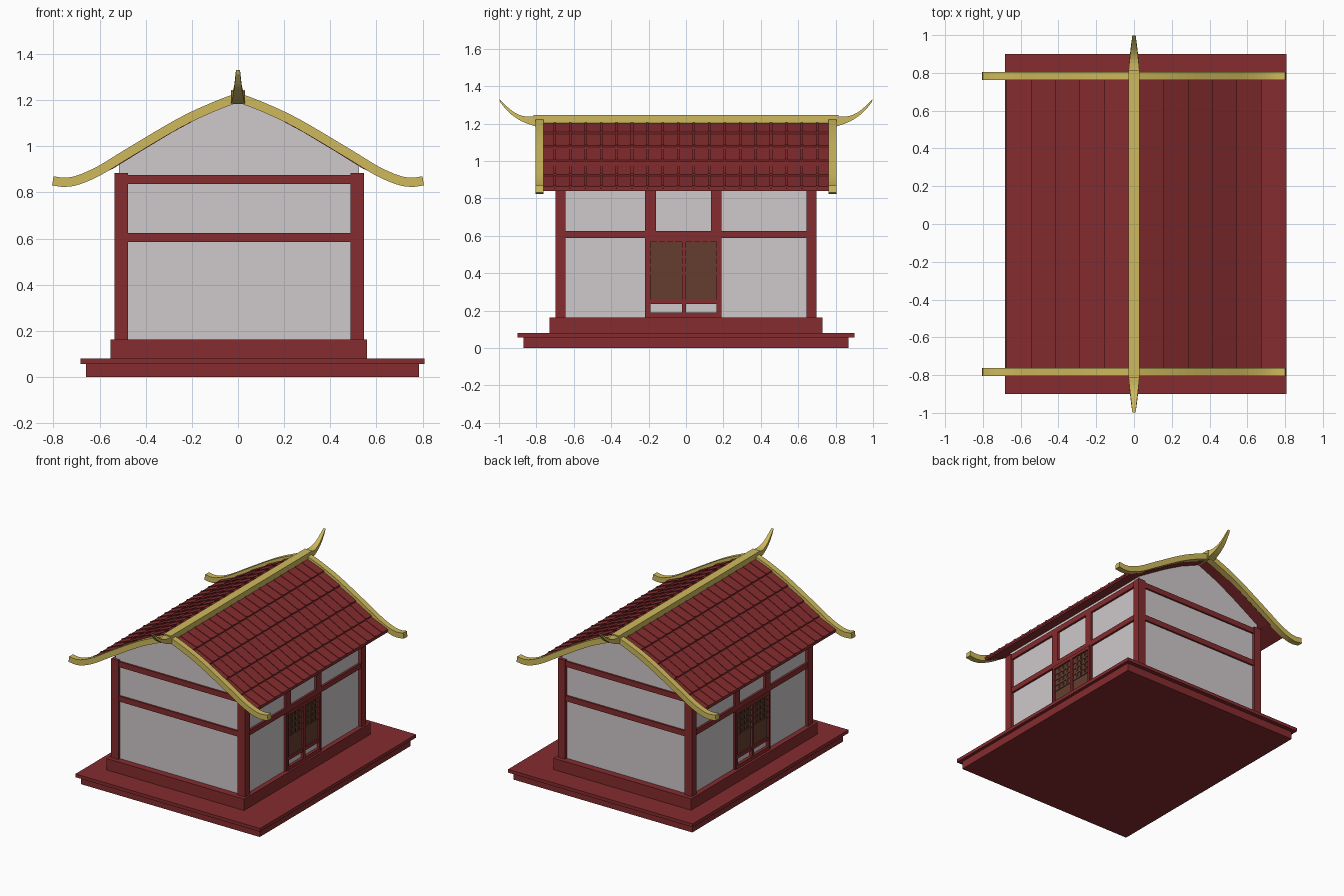
import bpy, bmesh, math
from mathutils import Vector

if "Cube" in bpy.data.objects:
    bpy.data.objects.remove(bpy.data.objects["Cube"])


def material(name, rgb):
    m = bpy.data.materials.new(name)
    m.diffuse_color = (*rgb, 1)
    m.use_nodes = True
    m.node_tree.nodes["Principled BSDF"].inputs["Base Color"].default_value = m.diffuse_color
    return m


RED = material("dark red", (0.235, 0.025, 0.028))
GOLD = material("gold", (0.62, 0.49, 0.108))
WHITE = material("plaster white", (0.62, 0.58, 0.59))
BROWN = material("door brown", (0.13, 0.048, 0.029))


def finish(bm, name, mat):
    bmesh.ops.recalc_face_normals(bm, faces=bm.faces)
    me = bpy.data.meshes.new(name)
    bm.to_mesh(me)
    bm.free()
    me.materials.append(mat)
    ob = bpy.data.objects.new(name, me)
    bpy.context.collection.objects.link(ob)
    return ob


def loft(bm, rings):
    """Join rings of points into a closed solid."""
    vs = [[bm.verts.new(p) for p in r] for r in rings]
    n = len(vs[0])
    for a, b in zip(vs, vs[1:]):
        for i in range(n):
            j = (i + 1) % n
            bm.faces.new((a[i], a[j], b[j], b[i]))
    bm.faces.new(vs[0])
    bm.faces.new(vs[-1][::-1])


def add_box(bm, x0, x1, y0, y1, z0, z1):
    loft(bm, [[(x0, y0, z), (x1, y0, z), (x1, y1, z), (x0, y1, z)] for z in (z0, z1)])


def boxes(name, mat, items):
    bm = bmesh.new()
    for b in items:
        add_box(bm, *b)
    return finish(bm, name, mat)


def smooth_path(pts, steps=4):
    """Catmull-Rom curve through a few 2D points."""
    p = [Vector(q) for q in pts]
    p = [2 * p[0] - p[1]] + p + [2 * p[-1] - p[-2]]
    out = []
    for i in range(1, len(p) - 2):
        a, b, c, d = p[i - 1:i + 3]
        for s in range(steps):
            t = s / steps
            out.append(0.5 * (2 * b + (c - a) * t + (2 * a - 5 * b + 4 * c - d) * t * t
                              + (3 * b - a - 3 * c + d) * t ** 3))
    return out + [p[-2]]


# stepped platform and plinth
boxes("platform_base", RED, [(-0.66, 0.785, -0.87, 0.87, 0, 0.056)])
boxes("platform_slab", RED, [(-0.683, 0.808, -0.9, 0.9, 0.056, 0.08)])
boxes("plinth", RED, [(-0.553, 0.56, -0.73, 0.73, 0.08, 0.163)])

# slope of the roof as (distance from ridge, height)
SLOPE = [(0.0, 1.215), (0.155, 1.148), (0.285, 1.078), (0.415, 1.0), (0.54, 0.922), (0.672, 0.858)]

# plaster walls with gables that follow the roof
CX = 0.005
bm = bmesh.new()
half = [(x, z - 0.012) for x, z in SLOPE[:4]] + [(0.52, 0.922)]
prof = [(-0.52, 0.16)] + [(-x, z) for x, z in half[::-1]] + half[1:] + [(0.52, 0.16)]
loft(bm, [[(CX + x, y, z) for x, z in prof] for y in (-0.68, 0.68)])
finish(bm, "plaster_walls", WHITE)

# timber frame
corner, gable_beams, side_beams, side_posts = [], [], [], []
for s in (-1, 1):
    for t in (-1, 1):
        xs = sorted((CX + s * 0.482, CX + s * 0.541))
        ys = sorted((t * 0.643, t * 0.699))
        corner.append((*xs, *ys, 0.16, 0.885))
    ys = sorted((s * 0.66, s * 0.693))
    for z0, z1 in ((0.585, 0.625), (0.836, 0.876)):
        gable_beams.append((CX - 0.49, CX + 0.49, *ys, z0, z1))
    xs = sorted((CX + s * 0.5, CX + s * 0.535))
    for z0, z1 in ((0.587, 0.625), (0.845, 0.885)):
        side_beams.append((*xs, -0.65, 0.65, z0, z1))
    for y0, y1 in ((-0.22, -0.16), (0.135, 0.19)):
        side_posts.append((*xs, y0, y1, 0.6, 0.88))
    for y0, y1 in ((-0.22, -0.195), (0.17, 0.19)):
        side_posts.append((*xs, y0, y1, 0.16, 0.6))
boxes("corner_posts", RED, corner)
boxes("gable_beams", RED, gable_beams)
boxes("side_beams", RED, side_beams)
boxes("side_posts", RED, side_posts)

# double doors on both long sides
for s, side in ((1, "right"), (-1, "left")):
    def slab(x0, x1, y0, y1, z0, z1):
        a, b = sorted((CX + s * x0, CX + s * x1))
        return (a, b, y0, y1, z0, z1)
    frame = [slab(0.5, 0.541, -0.205, 0.18, 0.163, 0.19), slab(0.5, 0.541, -0.205, 0.18, 0.567, 0.59),
             slab(0.5, 0.541, -0.205, -0.19, 0.163, 0.58), slab(0.5, 0.541, 0.163, 0.18, 0.163, 0.58),
             slab(0.5, 0.541, -0.022, 0.0, 0.163, 0.58), slab(0.5, 0.536, -0.2, 0.175, 0.234, 0.258)]
    panels, lattice = [], []
    for y0, y1 in ((-0.19, -0.022), (0.0, 0.163)):
        panels.append(slab(0.515, 0.528, y0, y1, 0.25, 0.57))
        w = y1 - y0
        for k in range(1, 4):
            y = y0 + w * k / 4
            lattice.append(slab(0.525, 0.534, y - 0.006, y + 0.006, 0.4, 0.57))
        for k in range(4):
            z = 0.4 + 0.043 * k
            lattice.append(slab(0.525, 0.533, y0, y1, z - 0.006, z + 0.006))
    boxes("door_frame_" + side, RED, frame)
    boxes("door_panels_" + side, BROWN, panels)
    boxes("door_lattice_" + side, BROWN, lattice)

# overlapping roof tiles, each a pan with a raised rib, over a thin deck
COLS, PITCH = 19, 0.0826
for s, side in ((1, "right"), (-1, "left")):
    bm = bmesh.new()
    loft(bm, [[(s * x, -0.77, z - 0.006), (s * x, 0.77, z - 0.006),
               (s * x, 0.77, z - 0.018), (s * x, -0.77, z - 0.018)] for x, z in SLOPE])
    finish(bm, "roof_deck_" + side, RED)
    bm = bmesh.new()

    def strip(a, b, y0, y1, up0, up1, thick):
        loft(bm, [[(s * x, y0, z + u), (s * x, y1, z + u), (s * x, y1, z + u - thick), (s * x, y0, z + u - thick)]
                  for (x, z), u in ((a, up0), (b, up1))])
    for a, b in zip(SLOPE, SLOPE[1:]):
        for c in range(COLS):
            y = (c - (COLS - 1) / 2) * PITCH
            y0, y1 = max(y - 0.039, -0.775), min(y + 0.039, 0.775)
            b2 = (b[0] + 0.004, b[1] - 0.002)
            strip(a, b2, y0, y1, -0.001, 0.008, 0.014)
            if c:
                strip(a, b2, y - 0.048, y - 0.034, 0.003, 0.013, 0.014)
    finish(bm, "roof_tiles_" + side, RED)

# curved gold barge boards on both gables
right = smooth_path([(0, 1.212), (0.12, 1.165), (0.26, 1.098), (0.48, 0.968), (0.6, 0.895),
                     (0.69, 0.855), (0.75, 0.844), (0.803, 0.85)])
path = [Vector((-p.x, p.y)) for p in right[:0:-1]] + right
for t, end in ((-1, "front"), (1, "back")):
    bm = bmesh.new()
    rings = []
    for i, p in enumerate(path):
        d = (path[min(i + 1, len(path) - 1)] - path[max(i - 1, 0)]).normalized()
        n = Vector((-d.y, d.x)) * 0.02
        u, v = p + n, p - n
        ya, yb = t * 0.763, t * 0.805
        rings.append([(u.x, ya, u.y), (u.x, yb, u.y), (v.x, yb, v.y), (v.x, ya, v.y)])
    loft(bm, rings)
    finish(bm, "barge_board_" + end, GOLD)

# ridge beam with tapering upturned horns
boxes("ridge_beam", GOLD, [(-0.03, 0.03, -0.815, 0.815, 1.195, 1.245)])
top = smooth_path([(0.8, 1.236), (0.87, 1.24), (0.93, 1.268), (0.998, 1.33)])
low = smooth_path([(0.8, 1.183), (0.88, 1.213), (0.945, 1.258), (0.992, 1.312)])
for t, end in ((-1, "front"), (1, "back")):
    bm = bmesh.new()
    rings = []
    for i, (u, v) in enumerate(zip(top, low)):
        w = 0.03 - 0.021 * i / (len(top) - 1)
        rings.append([(-w, t * u.x, u.y), (w, t * u.x, u.y), (w, t * v.x, v.y), (-w, t * v.x, v.y)])
    loft(bm, rings)
    finish(bm, "ridge_horn_" + end, GOLD)
